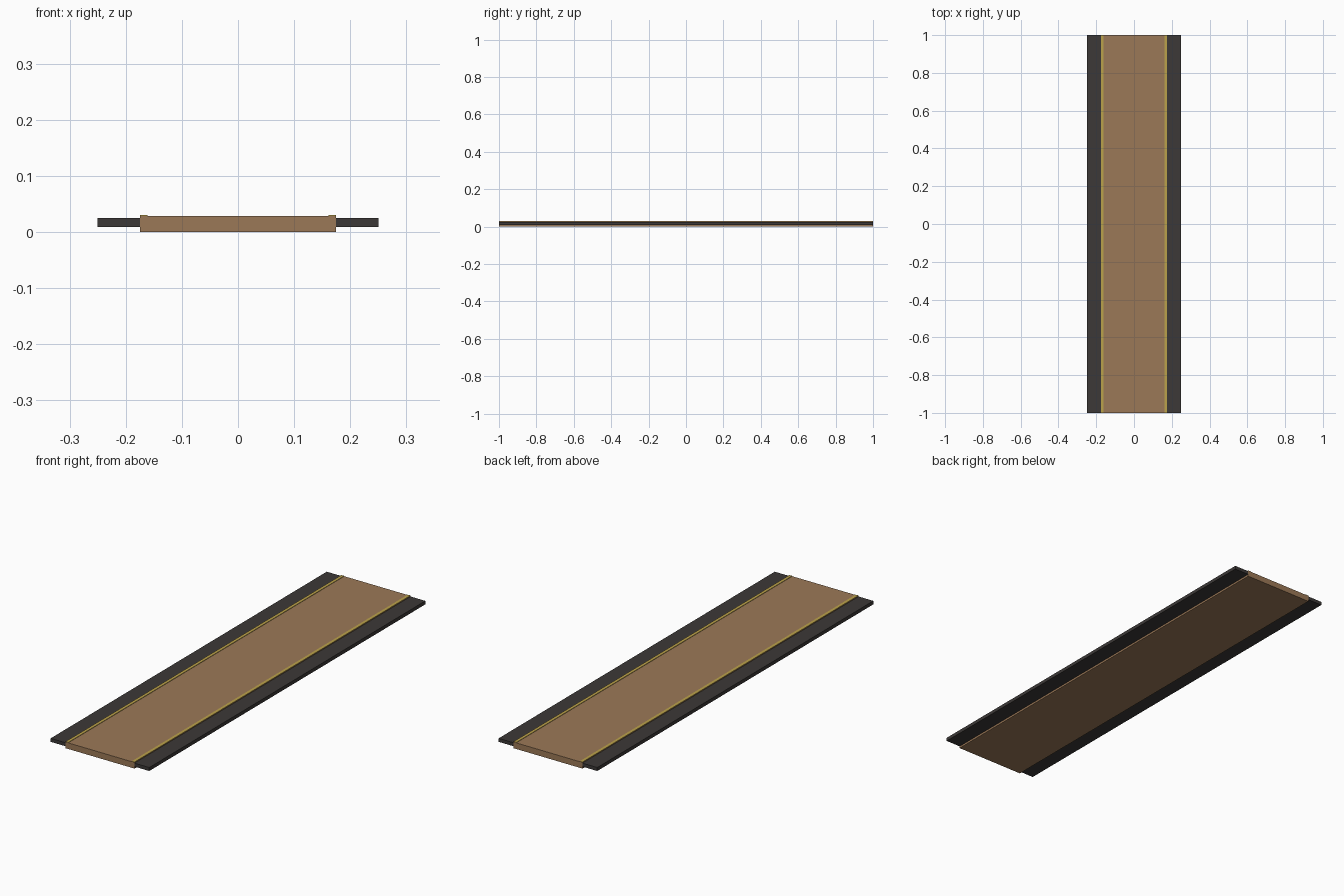
import bpy

if "Cube" in bpy.data.objects:
    bpy.data.objects.remove(bpy.data.objects["Cube"])


def material(name, rgb):
    m = bpy.data.materials.new(name)
    m.diffuse_color = (*rgb, 1)
    m.use_nodes = True
    m.node_tree.nodes["Principled BSDF"].inputs["Base Color"].default_value = m.diffuse_color
    return m


def box(name, x0, x1, z0, z1, mat, length=2.0):
    bpy.ops.mesh.primitive_cube_add(size=1, location=((x0 + x1) / 2, 0, (z0 + z1) / 2))
    ob = bpy.context.object
    ob.name = name
    ob.scale = (x1 - x0, length, z1 - z0)
    bpy.ops.object.transform_apply(location=True, rotation=False, scale=True)
    ob.data.materials.append(mat)
    return ob


def mirrored(ob):
    ob.modifiers.new("mirror_x", "MIRROR").use_axis[0] = True
    # keep the mirror plane at the world centre
    offset = ob.location.copy()
    if offset.length > 0:
        ob.data.transform(ob.matrix_world)
        ob.location = (0, 0, 0)


wood = material("wood", (0.33, 0.19, 0.095))
dark = material("dark_edge", (0.045, 0.04, 0.038))
gold = material("gold", (0.50, 0.36, 0.07))

# Central raised plank
box("centre_plank", -0.175, 0.175, 0.0, 0.028, wood)

# Thin dark wings along both sides
mirrored(box("side_wing", 0.175, 0.25, 0.009, 0.025, dark))

# Narrow gold trim strips on the plank's top edges
mirrored(box("trim_strip", 0.161, 0.175, 0.027, 0.03, gold, 1.999))
